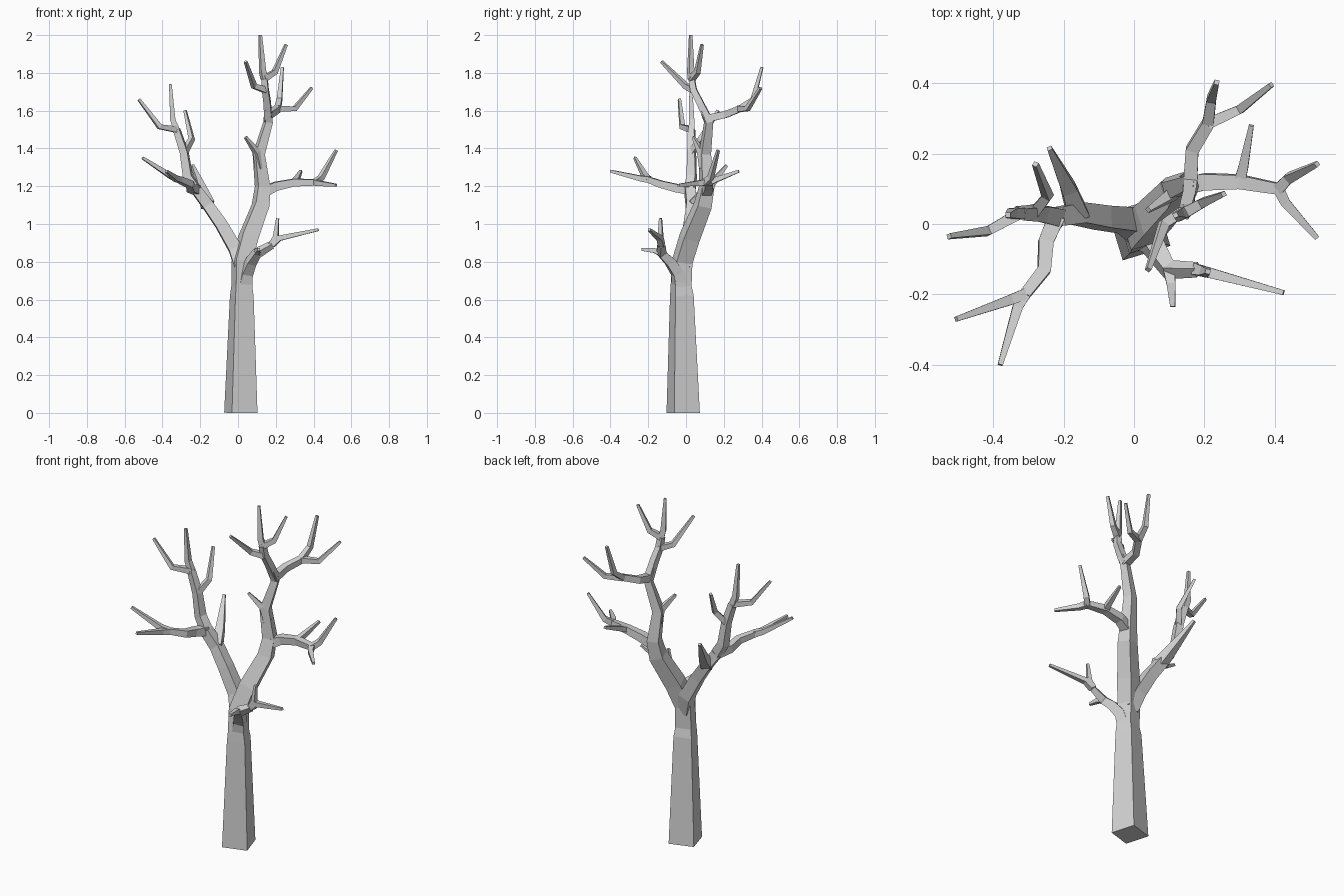
import bpy
import bmesh
import math
from mathutils import Vector, Quaternion

default_cube = bpy.data.objects.get("Cube")
if default_cube:
    bpy.data.objects.remove(default_cube, do_unlink=True)

SIDES = 4
TIP = .01      # corner radius at a twig end
TWIG = .023    # corner radius where a twig starts
TRUNK_TURN = math.radians(62)

# One plain bark colour
bark = bpy.data.materials.new("pale_grey_bark")
bark.use_nodes = True
bark_colour = (.65, .65, .65, 1)
bark.diffuse_color = bark_colour
bark.node_tree.nodes["Principled BSDF"].inputs["Base Color"].default_value = bark_colour


def first_corner(tangent, azimuth):
    """Direction of the first corner of the starting cross-section."""
    if azimuth is not None:
        side = Vector((math.cos(azimuth), math.sin(azimuth), 0))
        return (side - tangent * side.dot(tangent)).normalized()
    side = tangent.cross(Vector((0, 0, 1))).normalized()
    return Quaternion(tangent, math.pi / SIDES) @ side


def branch(name, points, start=TWIG, end=TIP, radii=None, azimuth=None):
    """Sweep a tapering square section along a bent path and cap both ends."""
    path = [Vector(point) for point in points]
    last = len(path) - 1
    if radii is None:
        lengths = [0]
        for a, b in zip(path, path[1:]):
            lengths.append(lengths[-1] + (b - a).length)
        radii = [start + (end - start) * part / lengths[-1] for part in lengths]

    # Tangent at each point is the average of its neighbouring segments
    segments = [(b - a).normalized() for a, b in zip(path, path[1:])]
    tangents = [segments[0]]
    tangents += [(a + b).normalized() for a, b in zip(segments, segments[1:])]
    tangents.append(segments[-1])

    bm = bmesh.new()
    corner = first_corner(tangents[0], azimuth)
    rings = []
    for index, (centre, tangent, radius) in enumerate(zip(path, tangents, radii)):
        if index:
            corner = tangents[index - 1].rotation_difference(tangent) @ corner
        ring = []
        for side in range(SIDES):
            turn = Quaternion(tangent, math.tau * side / SIDES)
            ring.append(bm.verts.new(centre + turn @ corner * radius))
        rings.append(ring)

    for lower, upper in zip(rings, rings[1:]):
        for side in range(SIDES):
            following = (side + 1) % SIDES
            bm.faces.new((lower[side], lower[following], upper[following], upper[side]))
    bm.faces.new(reversed(rings[0]))
    bm.faces.new(rings[last])
    bmesh.ops.recalc_face_normals(bm, faces=bm.faces)

    mesh = bpy.data.meshes.new(name)
    bm.to_mesh(mesh)
    bm.free()
    mesh.materials.append(bark)
    tree_part = bpy.data.objects.new(name, mesh)
    bpy.context.collection.objects.link(tree_part)


# Trunk running on into the taller limb
branch("trunk_and_tall_limb",
       [(.015, -.015, 0), (.02, -.022, .62), (.02, -.026, .67), (.02, -.02, .8),
        (.055, .02, .93), (.12, .09, 1.1), (.13, .11, 1.2), (.11, .1, 1.37),
        (.16, .12, 1.54), (.157, .09, 1.61)],
       radii=[.1, .071, .063, .062, .062, .054, .046, .037, .028, .022],
       azimuth=TRUNK_TURN)

# Low front branch with three twigs
low_fork = (.1, -.13, .845)
low_end = (.18, -.13, .89)
branch("low_branch",
       [(.03, -.03, .66), (.045, -.045, .74), (.07, -.085, .8), low_fork, low_end],
       start=.048, end=.022, azimuth=TRUNK_TURN)
branch("low_short_twig", [low_fork, (.105, -.17, .86), (.11, -.235, .865)])
branch("low_long_twig", [low_end, (.22, -.14, .925), (.425, -.195, .97)])
branch("low_upright_twig", [low_end, (.2, -.135, .93), (.21, -.135, 1.03)])

# Limb leaning to the other side
limb_end = (-.22, .02, 1.18)
branch("leaning_limb",
       [(.02, -.015, .77), (-.015, .01, .87), (-.09, .018, 1), (-.16, .03, 1.1), limb_end],
       start=.052, end=.038, azimuth=math.pi / SIDES)
branch("leaning_limb_back_stub",
       [(-.16, .03, 1.1), (-.185, .1, 1.17), (-.24, .215, 1.31)], start=.042)

# Forward branch on the leaning limb
forward_fork = (-.31, -.2, 1.235)
branch("forward_branch",
       [limb_end, (-.25, -.05, 1.19), (-.255, -.13, 1.21), forward_fork],
       start=.034, end=.022)
branch("forward_outer_twig", [forward_fork, (-.35, -.215, 1.25), (-.505, -.27, 1.35)])
branch("forward_inner_twig", [forward_fork, (-.33, -.235, 1.24), (-.38, -.4, 1.28)])

# Upright branch on the leaning limb
upright_fork = (-.285, .03, 1.38)
upright_end = (-.325, .03, 1.5)
branch("upright_branch", [limb_end, (-.265, .03, 1.25), upright_fork, upright_end],
       start=.036, end=.024)
branch("upright_back_twig", [upright_fork, (-.245, .08, 1.45), (-.28, .17, 1.6)])
branch("upright_outer_twig", [upright_end, (-.415, -.02, 1.515), (-.525, -.035, 1.66)])
branch("upright_top_twig", [upright_end, (-.345, .03, 1.55), (-.358, .025, 1.74)])

# Short stub on the tall limb
branch("tall_limb_stub", [(.12, .1, 1.3), (.1, .08, 1.38), (.04, .04, 1.46)], start=.032)

# Side branch on the tall limb
side_fork = (.3, .12, 1.22)
side_end = (.41, .1, 1.22)
branch("side_branch", [(.12, .1, 1.16), (.2, .12, 1.2), side_fork, side_end],
       start=.038, end=.022)
branch("side_back_twig", [side_fork, (.31, .16, 1.235), (.333, .28, 1.28)])
branch("side_rising_twig", [side_end, (.44, .13, 1.245), (.52, .17, 1.39)])
branch("side_front_twig", [side_end, (.43, .06, 1.215), (.52, -.04, 1.205)])

# Back branch at the head of the tall limb
back_fork = (.21, .285, 1.61)
branch("back_branch", [(.16, .12, 1.56), (.165, .21, 1.58), back_fork],
       start=.028, end=.024)
branch("back_upright_twig", [back_fork, (.22, .355, 1.66), (.235, .402, 1.83)])
branch("back_outer_twig", [back_fork, (.3, .325, 1.61), (.39, .395, 1.72)])

# Crown twigs
crown_low = (.145, .04, 1.71)
crown_high = (.14, .03, 1.77)
branch("crown_branch", [(.16, .12, 1.55), (.155, .075, 1.64), crown_low, crown_high],
       start=.028, end=.022)
branch("crown_front_twig", [crown_low, (.085, 0, 1.73), (.04, -.13, 1.86)])
branch("crown_top_twig", [crown_high, (.13, .025, 1.81), (.118, .025, 2)])
branch("crown_side_twig", [crown_high, (.195, .06, 1.805), (.255, .085, 1.95)])
